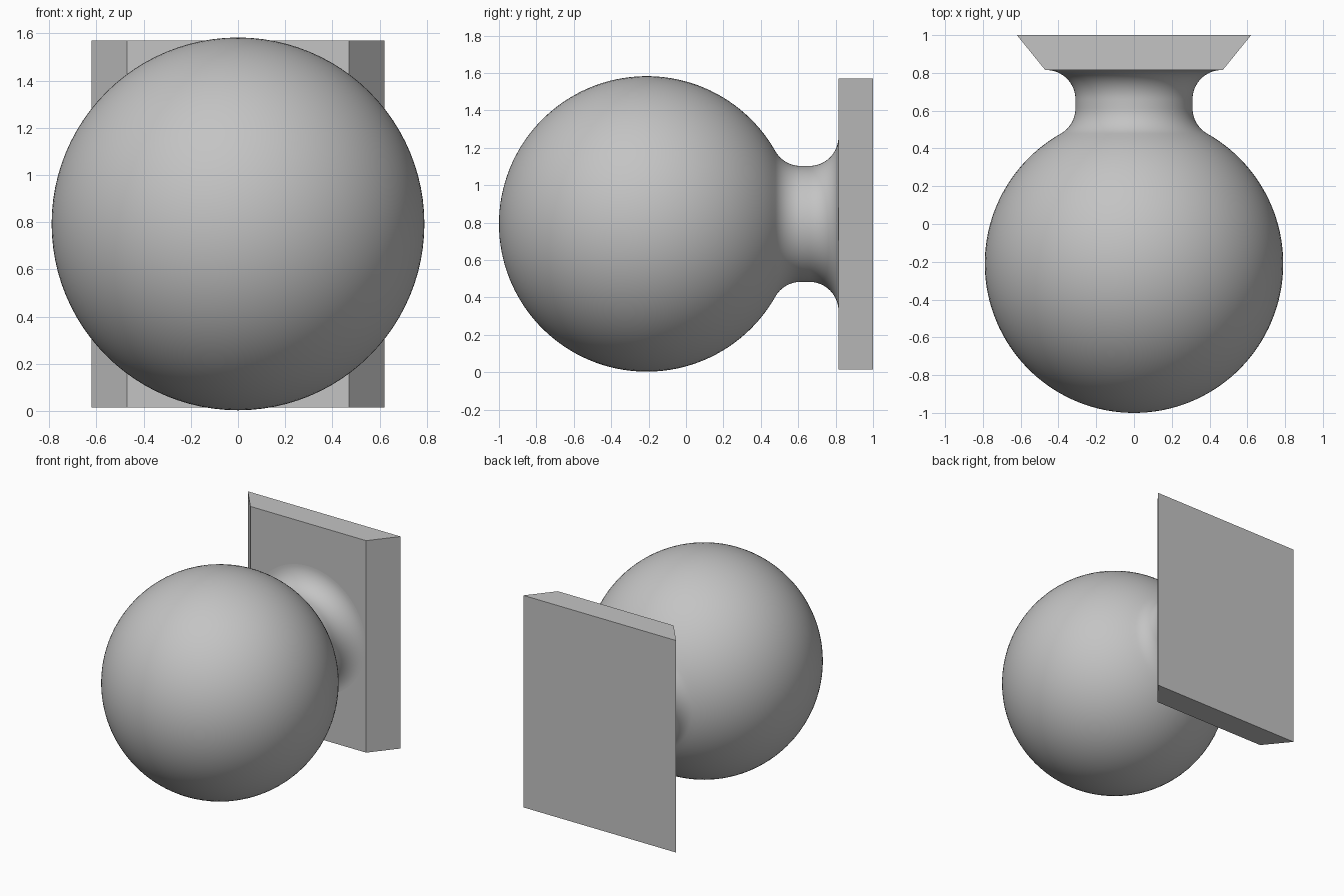
import bpy, bmesh
from math import sin, cos, pi, asin, sqrt, radians
from mathutils import Vector

cube = bpy.data.objects.get("Cube")
if cube:
    bpy.data.objects.remove(cube, do_unlink=True)

grey = bpy.data.materials.new("plain grey")
grey.use_nodes = True
colour = (0.55, 0.55, 0.55, 1)
grey.diffuse_color = colour
grey.node_tree.nodes["Principled BSDF"].inputs["Base Color"].default_value = colour

CENTRE = Vector((0, -0.21, 0.793))
BALL, NECK, FILLET = 0.79, 0.31, 0.155
PLATE_FRONT, PLATE_BACK, PLATE_HALF = 0.815, 1.0, 0.778


def finish(name, bm):
    bmesh.ops.recalc_face_normals(bm, faces=bm.faces)
    mesh = bpy.data.meshes.new(name)
    bm.to_mesh(mesh)
    bm.free()
    mesh.materials.append(grey)
    obj = bpy.data.objects.new(name, mesh)
    bpy.context.collection.objects.link(obj)
    return obj


def arc(r, y, radius, start, end, steps):
    """Points (radius from axis, y); angle 0 points outward, 90 degrees to the back."""
    angles = [start + (end - start) * i / steps for i in range(steps + 1)]
    return [(r + radius * cos(a), y + radius * sin(a)) for a in angles]


# Knob: ball flowing through a filleted neck, turned around the y axis
fillet_r = NECK + FILLET
reach = BALL + FILLET
fillet_y = CENTRE.y + sqrt(reach ** 2 - fillet_r ** 2)
tangent = pi / 2 - asin(fillet_r / reach)
profile = arc(0, CENTRE.y, BALL, -pi / 2, tangent, 56)
profile += arc(fillet_r, fillet_y, FILLET, pi + tangent, pi, 12)[1:]
profile += arc(fillet_r, PLATE_FRONT - FILLET, FILLET, pi, pi / 2, 16)

bm = bmesh.new()
verts = [bm.verts.new((r, y, CENTRE.z)) for r, y in profile]
edges = [bm.edges.new(pair) for pair in zip(verts, verts[1:])]
bmesh.ops.spin(bm, geom=verts + edges, cent=CENTRE, axis=(0, 1, 0),
               angle=2 * pi, steps=96, use_duplicate=False)
bmesh.ops.remove_doubles(bm, verts=bm.verts, dist=0.0005)
knob = finish("knob", bm)

# Mounting plate: trapezoid seen from above, extruded upward
bm = bmesh.new()
outline = [(-0.47, PLATE_FRONT), (0.47, PLATE_FRONT), (0.62, PLATE_BACK), (-0.62, PLATE_BACK)]
base = bm.faces.new([bm.verts.new((x, y, CENTRE.z - PLATE_HALF)) for x, y in outline])
top = bmesh.ops.extrude_face_region(bm, geom=[base])["geom"]
bmesh.ops.translate(bm, vec=(0, 0, 2 * PLATE_HALF),
                    verts=[v for v in top if isinstance(v, bmesh.types.BMVert)])
finish("mounting_plate", bm)

# Smooth shading on the turned part only
bpy.ops.object.select_all(action="DESELECT")
knob.select_set(True)
bpy.context.view_layer.objects.active = knob
bpy.ops.object.shade_smooth_by_angle(angle=radians(40))
